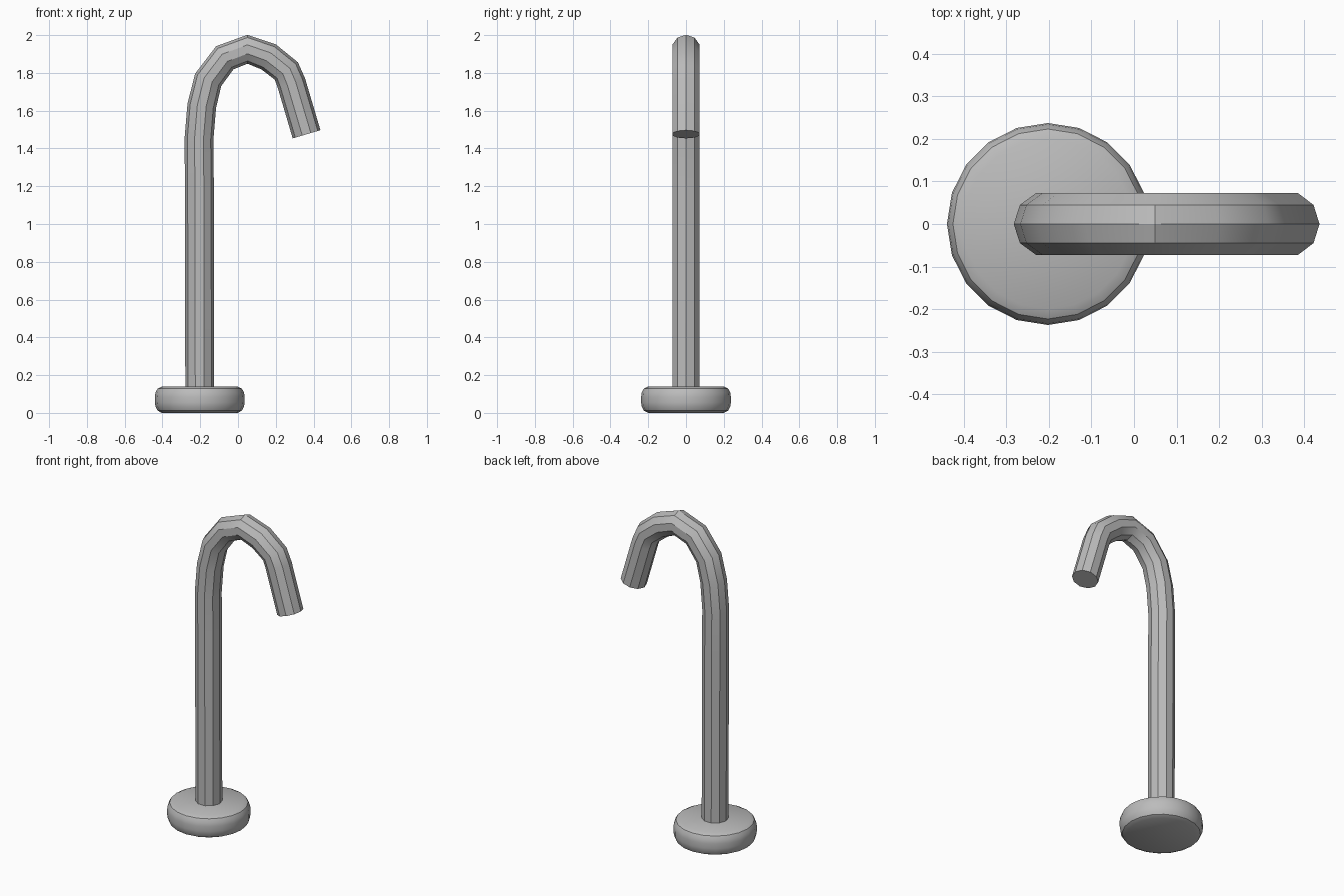
import bpy, bmesh, math
from mathutils import Vector

if "Cube" in bpy.data.objects:
    bpy.data.objects.remove(bpy.data.objects["Cube"])

metal = bpy.data.materials.new("grey metal")
metal.diffuse_color = (0.5, 0.5, 0.5, 1)
metal.use_nodes = True
metal.node_tree.nodes["Principled BSDF"].inputs["Base Color"].default_value = metal.diffuse_color


def tube(name, rings, sides):
    """Skin a list of (centre, direction, radius) rings lying in the xz plane."""
    bm = bmesh.new()
    loops = []
    for c, d, r in rings:
        d = d.normalized()
        side = Vector((d.z, 0, -d.x))
        loops.append([bm.verts.new(c + r * (side * math.cos(a) + Vector((0, math.sin(a), 0))))
                      for a in (math.tau * i / sides for i in range(sides))])
    for lo, hi in zip(loops, loops[1:]):
        for i in range(sides):
            j = (i + 1) % sides
            bm.faces.new((lo[i], lo[j], hi[j], hi[i]))
    bm.faces.new(loops[0][::-1])
    bm.faces.new(loops[-1])
    bmesh.ops.recalc_face_normals(bm, faces=bm.faces)
    me = bpy.data.meshes.new(name)
    bm.to_mesh(me)
    bm.free()
    ob = bpy.data.objects.new(name, me)
    bpy.context.collection.objects.link(ob)
    me.materials.append(metal)
    bpy.ops.object.select_all(action='DESELECT')
    ob.select_set(True)
    bpy.context.view_layer.objects.active = ob
    bpy.ops.object.shade_smooth_by_angle(angle=math.radians(32))
    return ob


# round foot with softened rims
up = Vector((0, 0, 1))
profile = [(0.2, 0), (0.2235, 0.012), (0.2345, 0.033), (0.2375, 0.055), (0.2375, 0.085),
           (0.2345, 0.107), (0.2235, 0.128), (0.2, 0.14)]
tube("base", [(Vector((-0.2025, 0, z)), up, r) for r, z in profile], 20)

# ten-sided gooseneck pipe
path = [Vector((x, 0, z)) for x, z in [
    (-0.2025, 0.1), (-0.2045, 1.2), (-0.2065, 1.45), (-0.192, 1.625), (-0.158, 1.763),
    (-0.07, 1.88), (0.05, 1.925), (0.162, 1.885), (0.256, 1.81), (0.283, 1.745), (0.363, 1.475)]]
rings = []
for i, p in enumerate(path):
    a, b = path[max(i - 1, 0)], path[min(i + 1, len(path) - 1)]
    d = (p - a).normalized() + (b - p).normalized()
    rings.append((p, d, 0.0765))
tube("spout_pipe", rings, 10)
